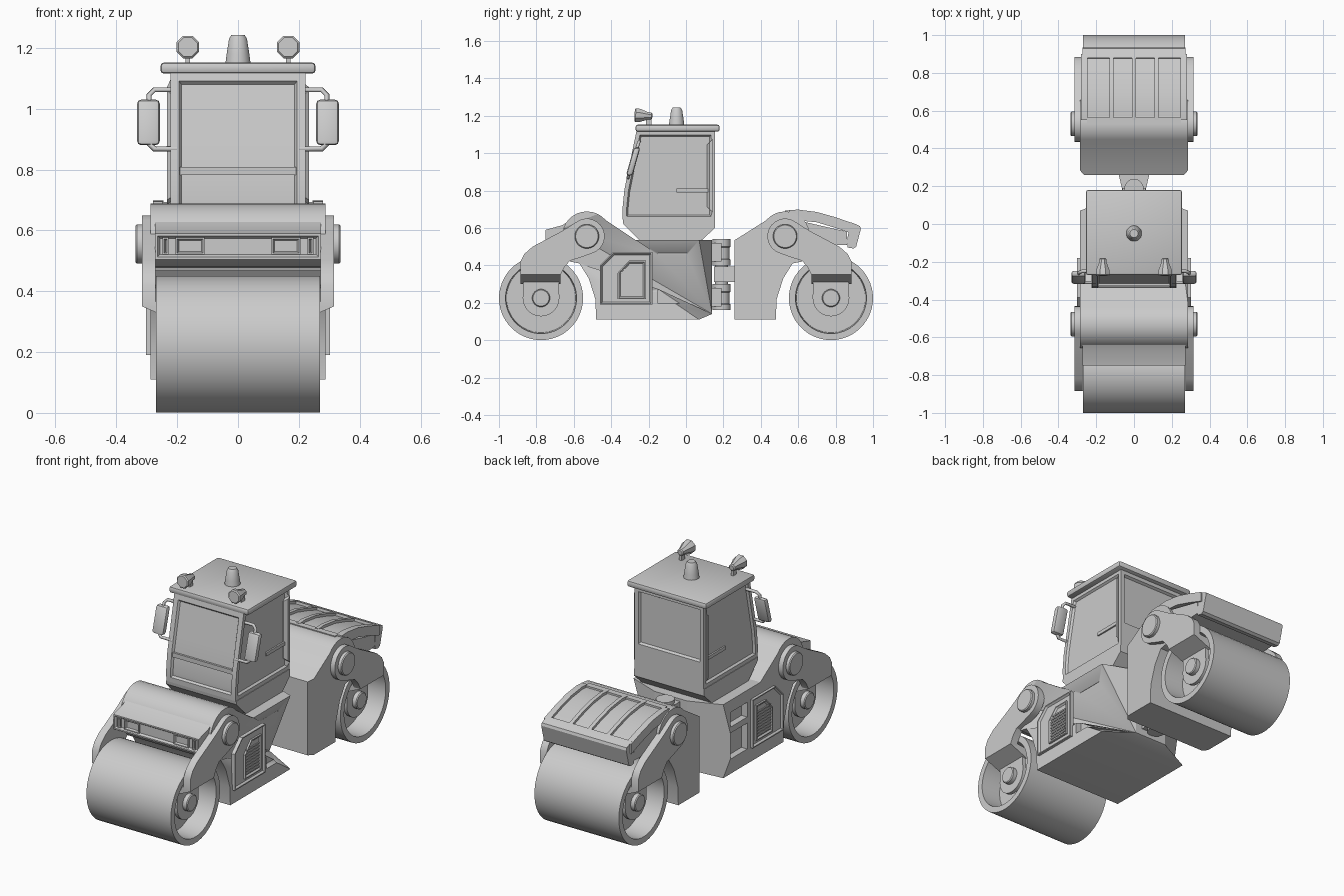
import bpy, bmesh, math
from mathutils import Vector

if "Cube" in bpy.data.objects:
    bpy.data.objects.remove(bpy.data.objects["Cube"])

grey = bpy.data.materials.new("light_grey")
grey.diffuse_color = (0.6, 0.6, 0.6, 1)
grey.use_nodes = True
grey.node_tree.nodes["Principled BSDF"].inputs["Base Color"].default_value = grey.diffuse_color


def finish(name, bm, angle=32):
    bmesh.ops.recalc_face_normals(bm, faces=bm.faces)
    me = bpy.data.meshes.new(name)
    bm.to_mesh(me)
    bm.free()
    ob = bpy.data.objects.new(name, me)
    bpy.context.collection.objects.link(ob)
    me.materials.append(grey)
    bpy.ops.object.select_all(action='DESELECT')
    ob.select_set(True)
    bpy.context.view_layer.objects.active = ob
    bpy.ops.object.shade_smooth_by_angle(angle=math.radians(angle))
    return ob


def prism(name, pts, x0, x1, edit=None, bevel=0):
    """Extrude a (y, z) profile along x."""
    bm = bmesh.new()
    a = [bm.verts.new((x0, y, z)) for y, z in pts]
    b = [bm.verts.new((x1, y, z)) for y, z in pts]
    bm.faces.new(a)
    bm.faces.new(b[::-1])
    for i in range(len(a)):
        j = (i + 1) % len(a)
        bm.faces.new((a[i], b[i], b[j], a[j]))
    bmesh.ops.recalc_face_normals(bm, faces=bm.faces)
    if bevel:
        bmesh.ops.bevel(bm, geom=bm.edges[:], offset=bevel, segments=2, profile=0.5, affect='EDGES')
    if edit:
        edit(bm)
    return finish(name, bm)


def box(name, x0, x1, y0, y1, z0, z1, bevel=0, edit=None):
    return prism(name, [(y0, z0), (y1, z0), (y1, z1), (y0, z1)], x0, x1, edit, bevel)


def lathe(name, prof, origin, axis, seg=32):
    """Revolve (radius, offset) pairs about an axis through origin."""
    rot = Vector((0, 0, 1)).rotation_difference(Vector(axis))
    bm = bmesh.new()
    rings = []
    for r, h in prof:
        rings.append([bm.verts.new(Vector(origin) + rot @ Vector((
            r * math.cos(2 * math.pi * (i + .5) / seg), r * math.sin(2 * math.pi * (i + .5) / seg), h)))
            for i in range(seg)])
    for p, q in zip(rings, rings[1:]):
        for i in range(seg):
            j = (i + 1) % seg
            bm.faces.new((p[i], p[j], q[j], q[i]))
    bm.faces.new(rings[0])
    bm.faces.new(rings[-1])
    return finish(name, bm)


def tube(name, pts, r):
    cu = bpy.data.curves.new(name, 'CURVE')
    cu.dimensions = '3D'
    cu.bevel_depth, cu.bevel_resolution, cu.use_fill_caps = r, 1, True
    sp = cu.splines.new('POLY')
    sp.points.add(len(pts) - 1)
    for p, c in zip(sp.points, pts):
        p.co = (*c, 1)
    ob = bpy.data.objects.new(name, cu)
    bpy.context.collection.objects.link(ob)
    cu.materials.append(grey)
    bpy.ops.object.select_all(action='DESELECT')
    ob.select_set(True)
    bpy.context.view_layer.objects.active = ob
    bpy.ops.object.convert(target='MESH')


def sink(bm, test, border, depth):
    """Leave a border round the chosen faces, then sink the middle."""
    fs = [f for f in bm.faces if test(f)]
    bmesh.ops.inset_region(bm, faces=fs, thickness=border, use_even_offset=True)
    bmesh.ops.inset_region(bm, faces=fs, thickness=0.008, depth=-depth, use_even_offset=True)


def arc(cy, cz, r, a0, a1, n):
    return [(cy + r * math.cos(math.radians(a0 + (a1 - a0) * i / n)),
             cz + r * math.sin(math.radians(a0 + (a1 - a0) * i / n))) for i in range(n + 1)]


def flip(pts, s):
    return [(y * s, z) for y, z in pts]


# Yoke bodies: the same curved shoulder at the front and rear
shoulder = [(.48, .11), (.485, .22), (.52, .33), (.57, .41), (.62, .42), (.66, .47)] \
    + arc(.53, .555, .133, 20, 140, 10)


def taper_back(bm):
    for v in bm.verts:
        if v.co.y > .1:
            v.co.x *= .36


def chamfer_front(bm):
    for v in bm.verts:
        if v.co.y < .27:
            v.co.x *= .92


chassis = prism("front_chassis", flip(shoulder + [(.27, .535), (-.07, .535), (-.14, .535), (-.14, .14), (-.07, .11)], -1),
                -.287, .287, taper_back)
prism("rear_chassis", shoulder + [(.285, .55), (.26, .535), (.26, .11), (.285, .11)], -.287, .287, chamfer_front)

# Recessed side bays cut into the front chassis
for sx in (-1, 1):
    for z0, z1 in ((.195, .345), (.38, .465)):
        xs = sorted((sx * .25, sx * .35))
        cutter = box("bay_cutter", *xs, -.15, .005, z0, z1)
        cutter.hide_render = True
        cutter.hide_viewport = True
        m = chassis.modifiers.new("bay", 'BOOLEAN')
        m.operation, m.object, m.solver = 'DIFFERENCE', cutter, 'EXACT'

# Side panels with louvred vents
for s in (-1, 1):
    outer = lambda f: f.normal.x * s > .9
    prism("side_panel", [(-.46, .19), (-.46, .4), (-.39, .47), (-.18, .47), (-.18, .19)], s * .28, s * .302,
          lambda bm: sink(bm, outer, .006, .01))
    prism("vent", [(-.365, .22), (-.365, .36), (-.305, .425), (-.215, .425), (-.215, .22)], s * .28, s * .302,
          lambda bm: sink(bm, outer, .006, .008))
    for i in range(9):
        z = .24 + i * .017
        box("vent_slat", s * .285, s * .299, -.35, -.23, z, z + .008)

# Drums, arms, hub brackets and pivots at both ends
arm = arc(.53, .555, .095, 255, 55, 14) + [(.66, .585), (.82, .5), (.865, .46), (.885, .42), (.885, .35), (.67, .35),
                                           (.65, .39), (.62, .425), (.57, .44)]
bracket = [(.87, .31), (.68, .31)] + arc(.775, .225, .098, 180, 360, 12)
for e, end in ((-1, "front"), (1, "rear")):
    lathe(end + "_drum", [(.1, -.15), (.185, -.15), (.19, -.27), (.225, -.27), (.225, .27), (.19, .27),
                          (.185, .15), (.1, .15)], (0, e * .775, .225), (1, 0, 0), 40)
    for s in (-1, 1):
        prism(end + "_arm", flip(arm, e), s * .272, s * .315)
        lathe(end + "_pivot_cap", [(.065, 0), (.065, .052), (.06, .057)], (s * .28, e * .53, .555), (s, 0, 0), 24)
        prism(end + "_hub_bracket", flip(bracket, e), s * .2, s * .222)

        def slope(bm):
            for v in bm.verts:
                if abs(v.co.x) > .3:
                    v.co.z = .35 if v.co.z < .33 else .37
        box(end + "_bracket_wedge", s * .2, s * .315, e * .67, e * .885, .3, .36, 0, slope)
        lathe(end + "_hub", [(.048, 0), (.048, .105), (.043, .11)], (s * .14, e * .775, .225), (s, 0, 0), 20)

# Front bumper with sunk face and lamps
prism("front_bumper", [(-.6, .655), (-.66, .615), (-.75, .59), (-.75, .505), (-.71, .482), (-.6, .47)], -.273, .273,
      lambda bm: sink(bm, lambda f: f.normal.y < -.95, .008, .012))
for s in (-1, 1):
    for a, b in ((.11, .205), (.228, .248)):
        box("front_lamp", s * a, s * b, -.748, -.73, .52, .577, 0,
            lambda bm: sink(bm, lambda f: f.normal.y < -.9, .005, .014))

# Rear hood: sunk panel, side rails, ribs and drop lip
top = [(.55, .695), (.6, .698), (.7, .685), (.8, .657), (.9, .622)]
low = [(.9, .565), (.8, .6), (.7, .63), (.55, .645)]
prism("rear_hood_panel", [(y, z - .015) for y, z in top] + low, -.25, .25)
for s in (-1, 1):
    prism("hood_rail", top + low, s * .245, s * .28)
for x in (-.12, 0, .12):
    prism("hood_rib", top + low, x - .011, x + .011)
prism("hood_lip", [(.88, .63), (.9, .623), (.93, .61), (.935, .595), (.91, .5), (.895, .49), (.865, .495), (.86, .53)],
      -.272, .272)
box("hood_front_edge", -.25, .25, .53, .565, .64, .693)
prism("hood_underbody", [(.6, .64), (.86, .58), (.86, .51), (.64, .5)], -.27, .27)

# Articulated hitch
for z in (.16, .4):
    lathe("hitch_lug", [(.05, 0), (.05, .03), (.044, .035), (.044, .095), (.05, .1), (.05, .14)], (0, .19, z), (0, 0, 1), 16)
    box("hitch_plate", -.06, .06, .1, .19, z + .02, z + .12)
lathe("hitch_pin", [(.035, 0), (.035, .36)], (0, .19, .17), (0, 0, 1), 16)


def narrow(bm):
    for v in bm.verts:
        if v.co.y < .2:
            v.co.x *= .65


box("hitch_tongue", -.085, .085, .15, .28, .31, .395, 0, narrow)

# Cab
prism("cab_base", [(-.25, .535), (.085, .535), (.155, .6), (.155, .64), (-.338, .64), (-.335, .62)], -.225, .225)


def glaze(bm):
    for s in (-1, 1):
        sink(bm, lambda f: f.normal.x * s > .95 and f.calc_area() > .1, .022, .012)
    sink(bm, lambda f: f.normal.y < -.8 and f.calc_center_median().z > .66, .028, .012)
    sink(bm, lambda f: f.normal.y > .95 and f.calc_center_median().z > .8 and f.calc_area() > .05, .025, .014)


prism("cab", [(.155, .64), (.155, .765), (.155, 1.118), (-.265, 1.118), (-.285, 1.02), (-.31, .9), (-.33, .8),
              (-.34, .7), (-.338, .64)], -.222, .222, glaze)
box("windscreen_bar", -.19, .19, -.328, -.3, .782, .808)
for s in (-1, 1):
    box("door_handle", s * .205, s * .219, -.05, .125, .79, .81)
box("roof", -.255, .255, -.27, .18, 1.115, 1.152, .012)

# Beacon, work lamps and mirrors
lathe("beacon", [(.042, 0), (.038, .03), (.03, .08), (.022, .093)], (0, -.05, 1.15), (0, 0, 1), 16)
for s in (-1, 1):
    lathe("work_lamp", [(.034, 0), (.04, .006), (.038, .03), (.022, .07), (.02, .09), (.014, .095)],
          (s * .165, -.275, 1.203), (0, 1, -.05), 8)
    box("lamp_stem", s * .157, s * .173, -.215, -.185, 1.14, 1.2)
    tube("mirror_bracket", [(s * .2, -.25, 1.062), (s * .275, -.25, 1.062), (s * .292, -.257, 1.045),
                            (s * .292, -.305, .885), (s * .275, -.31, .868), (s * .2, -.31, .868)], .009)

    def tilt(bm):
        for v in bm.verts:
            v.co.y += .28 * (v.co.z - .955)
    prism("mirror", [(-.3, .88), (-.265, .88), (-.265, 1.03), (-.3, 1.03)], s * .257, s * .332, tilt, .014)
